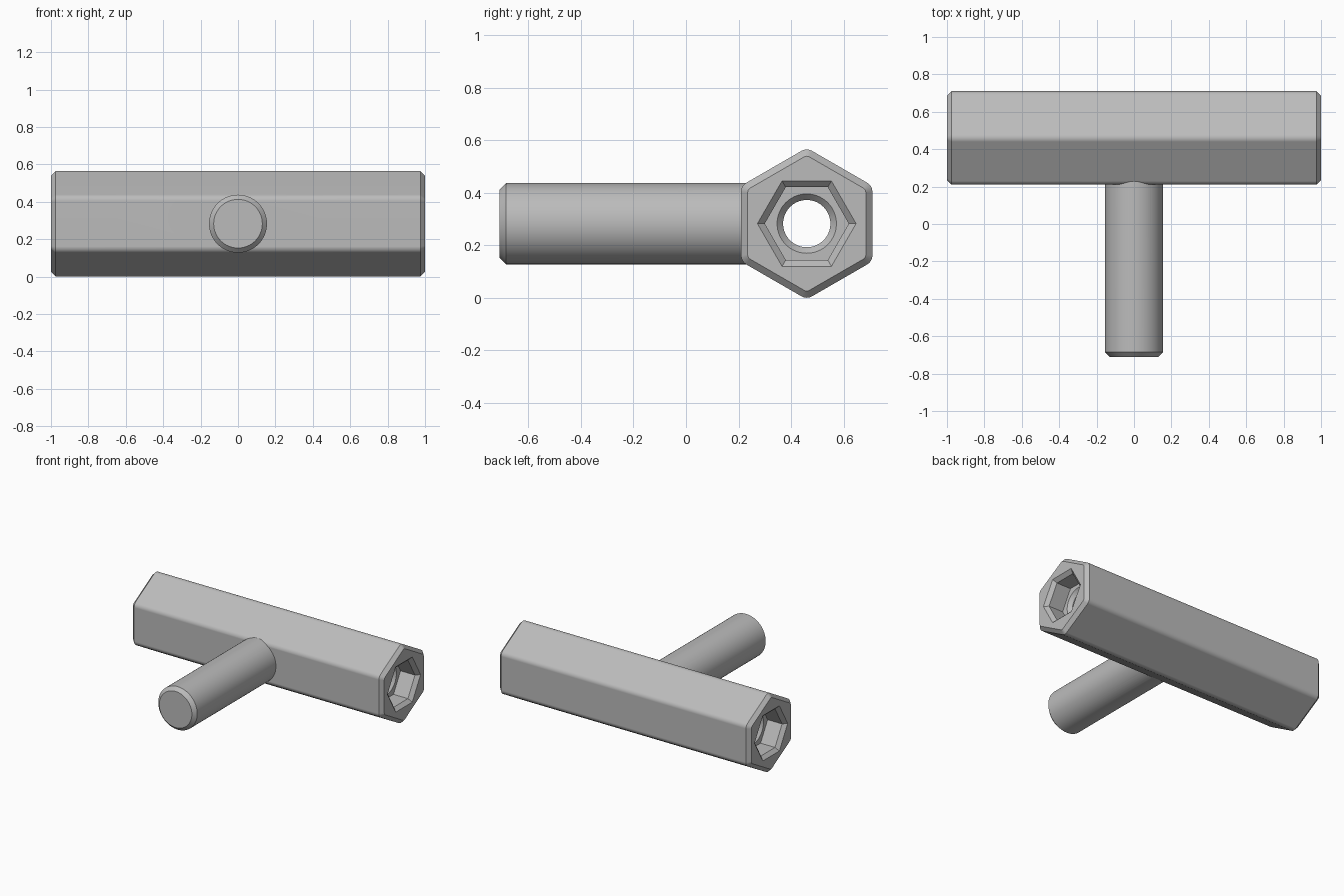
import bpy, bmesh
from math import sin, cos, pi, radians

old = bpy.data.objects.get("Cube")
if old:
    bpy.data.objects.remove(old, do_unlink=True)

AXIS_Y, AXIS_Z = 0.46, 0.2825     # centre line of the hexagonal bar
CHAMFER = 0.025

steel = bpy.data.materials.new("grey steel")
steel.use_nodes = True
GREY = (0.5, 0.5, 0.5, 1)
steel.diffuse_color = GREY
steel.node_tree.nodes["Principled BSDF"].inputs["Base Color"].default_value = GREY


def polygon(radius, sides):
    """Regular polygon with its first corner on the first axis."""
    return [(radius * cos(2 * pi * i / sides), radius * sin(2 * pi * i / sides))
            for i in range(sides)]


def rounded_hexagon(apothem, fillet, steps=6):
    """Hexagon with flats across the first axis and rounded corners."""
    reach = (apothem - fillet) / cos(pi / 6)
    points = []
    for corner in range(6):
        middle = pi / 2 + corner * pi / 3
        for s in range(steps + 1):
            a = middle + (s / steps - 0.5) * pi / 3
            points.append((reach * cos(middle) + fillet * cos(a),
                           reach * sin(middle) + fillet * sin(a)))
    return points


def loft(name, sections, place):
    """Closed solid through (distance, outline) sections."""
    bm = bmesh.new()
    rings = [[bm.verts.new(place(d, u, v)) for u, v in outline]
             for d, outline in sections]
    for a, b in zip(rings, rings[1:]):
        for i in range(len(a)):
            j = (i + 1) % len(a)
            bm.faces.new((a[i], a[j], b[j], b[i]))
    bm.faces.new(rings[0])
    bm.faces.new(rings[-1])
    bmesh.ops.recalc_face_normals(bm, faces=bm.faces)
    mesh = bpy.data.meshes.new(name)
    bm.to_mesh(mesh)
    bm.free()
    mesh.materials.append(steel)
    obj = bpy.data.objects.new(name, mesh)
    bpy.context.collection.objects.link(obj)
    return obj


def along_bar(d, u, v):
    return (d, AXIS_Y + u, AXIS_Z + v)


def along_handle(d, u, v):
    return (u, d, AXIS_Z + v)


# Hexagonal bar with chamfered ends
full, end = rounded_hexagon(0.25, 0.04), rounded_hexagon(0.25 - CHAMFER, 0.02)
body = loft("hex_bar", [(-1, end), (CHAMFER - 1, full), (1 - CHAMFER, full), (1, end)],
            along_bar)

# Round handle, its inner end buried in the bar
R = 0.155
handle = loft("handle", [(-0.71, polygon(R - CHAMFER, 64)),
                         (-0.71 + CHAMFER, polygon(R, 64)),
                         (0.3, polygon(R, 64))], along_handle)

# Through bore, flared where it meets each socket floor
FLOOR = 0.86
wide, narrow = polygon(0.113, 64), polygon(0.09, 64)
bore = loft("bore_cutter", [(-FLOOR - 0.02, wide), (-FLOOR, wide), (CHAMFER - FLOOR, narrow),
                            (FLOOR - CHAMFER, narrow), (FLOOR, wide), (FLOOR + 0.02, wide)],
            along_bar)

# Hexagonal socket with a chamfered lip at each end
inner, lip, beyond = polygon(0.16, 6), polygon(0.188, 6), polygon(0.2104, 6)
sockets = [loft("socket_cutter", [(side * FLOOR, inner), (side * (1 - CHAMFER), inner),
                                  (side, lip), (side * 1.02, beyond)], along_bar)
           for side in (-1, 1)]

# Join the handle, then cut the sockets and the bore
for tool, operation in [(handle, 'UNION'), (sockets[0], 'DIFFERENCE'),
                        (sockets[1], 'DIFFERENCE'), (bore, 'DIFFERENCE')]:
    mod = body.modifiers.new(tool.name, 'BOOLEAN')
    mod.object, mod.operation, mod.solver = tool, operation, 'EXACT'
    bpy.ops.object.select_all(action='DESELECT')
    bpy.context.view_layer.objects.active = body
    body.select_set(True)
    bpy.ops.object.modifier_apply(modifier=mod.name)
    bpy.data.objects.remove(tool, do_unlink=True)

# Smooth the rounded surfaces while keeping flats and chamfers crisp
body.name = "tee_wrench"
bpy.ops.object.shade_smooth_by_angle(angle=radians(25))
weighted = body.modifiers.new("flat_faces", 'WEIGHTED_NORMAL')
weighted.keep_sharp = True
